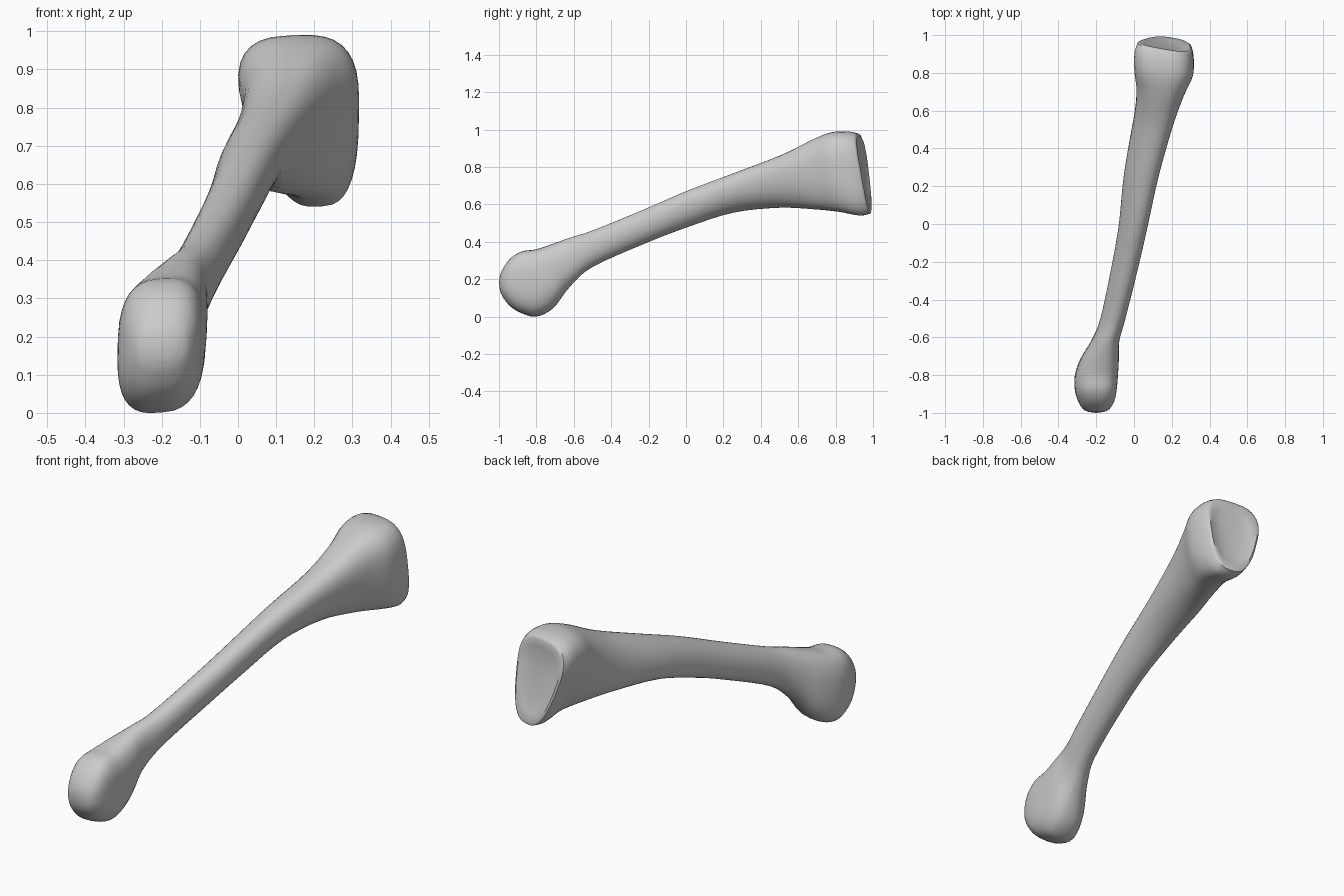
import bpy, bmesh, math
from mathutils import Vector

if "Cube" in bpy.data.objects:
    bpy.data.objects.remove(bpy.data.objects["Cube"])

# Cross-sections along the bone:
# y, x left, x right, z bottom, z top, squareness, lean, inward taper of lower left edge
SECTIONS = [
    (-0.995, -0.24, -0.16, 0.14, 0.22, 2.2, 0.0, 0.0),
    (-0.98, -0.27, -0.13, 0.105, 0.255, 2.3, 0.05, 0.0),
    (-0.94, -0.295, -0.105, 0.055, 0.31, 2.6, 0.1, 0.0),
    (-0.88, -0.313, -0.092, 0.018, 0.348, 2.8, 0.12, 0.0),
    (-0.80, -0.313, -0.085, 0.0, 0.36, 2.8, 0.15, 0.0),
    (-0.71, -0.282, -0.08, 0.045, 0.39, 2.5, 0.18, 0.0),
    (-0.62, -0.228, -0.078, 0.16, 0.422, 2.2, 0.2, 0.0),
    (-0.50, -0.178, -0.045, 0.265, 0.46, 2.1, 0.2, 0.0),
    (-0.22, -0.118, 0.025, 0.39, 0.575, 2.1, 0.25, 0.0),
    (0.00, -0.08, 0.075, 0.475, 0.67, 2.1, 0.3, 0.0),
    (0.25, -0.055, 0.13, 0.555, 0.765, 2.1, 0.35, 0.0),
    (0.50, -0.025, 0.20, 0.582, 0.86, 2.2, 0.35, 0.02),
    (0.68, -0.02, 0.262, 0.573, 0.945, 2.4, 0.25, 0.08),
    (0.80, -0.038, 0.31, 0.56, 0.985, 2.7, 0.14, 0.14),
    (0.90, -0.034, 0.317, 0.54, 0.99, 3.0, 0.1, 0.15),
    (0.955, -0.015, 0.307, 0.55, 0.98, 3.0, 0.1, 0.14),
]
POINTS = 36
STEPS = 4


def power(c, n):
    return math.copysign(abs(c) ** (2 / n), c)


def catmull(p0, p1, p2, p3, t):
    return [0.5 * (2 * b + (c - a) * t + (2 * a - 5 * b + 4 * c - d) * t * t
                   + (3 * b - a - 3 * c + d) * t ** 3)
            for a, b, c, d in zip(p0, p1, p2, p3)]


def section_ring(s):
    y, xl, xr, zb, zt, n, lean, taper = s
    ring = []
    for i in range(POINTS):
        a = math.tau * i / POINTS
        u, v = power(math.cos(a), n), power(math.sin(a + lean), n)
        left = xl + taper * ((1 - v) / 2) ** 1.3
        x = (left + xr) / 2 + (xr - left) / 2 * u
        z = (zb + zt) / 2 + (zt - zb) / 2 * v
        # the joint face at the upper end is slanted
        f = max(0.0, (y - 0.6) / 0.355)
        ring.append(Vector((x, y + f * (-0.17 * (x - 0.15) - 0.17 * (z - 0.77)), z)))
    return ring


# Shaft and both ends as one smooth loft
rings = []
last = len(SECTIONS) - 1
for k in range(last):
    quad = [SECTIONS[min(max(k + j, 0), last)] for j in (-1, 0, 1, 2)]
    rings += [section_ring(catmull(*quad, t / STEPS)) for t in range(STEPS)]
rings.append(section_ring(SECTIONS[-1]))

# Shallow dished joint surface
rim = rings[-1]
centre = sum(rim, Vector()) / POINTS
for scale, depth in ((0.92, 0.006), (0.75, -0.004), (0.45, -0.012), (0.15, -0.015)):
    rings.append([centre.lerp(p, scale) + Vector((0, depth, 0)) for p in rim])

bm = bmesh.new()
loops = [[bm.verts.new(p) for p in ring] for ring in rings]
for a, b in zip(loops, loops[1:]):
    for i in range(POINTS):
        j = (i + 1) % POINTS
        bm.faces.new((a[i], a[j], b[j], b[i]))
# Close the two ends
for loop, dy in ((loops[0], -0.005), (loops[-1], 0.0)):
    mid = sum((v.co for v in loop), Vector()) / POINTS
    tip = bm.verts.new(mid + Vector((0, dy, 0)))
    for i in range(POINTS):
        bm.faces.new((loop[i], loop[(i + 1) % POINTS], tip))
bmesh.ops.recalc_face_normals(bm, faces=bm.faces)

mesh = bpy.data.meshes.new("foot_bone")
bm.to_mesh(mesh)
bm.free()
bone = bpy.data.objects.new("foot_bone", mesh)
bpy.context.collection.objects.link(bone)
bpy.context.view_layer.objects.active = bone
bone.select_set(True)
bpy.ops.object.shade_smooth_by_angle(angle=math.radians(50))
